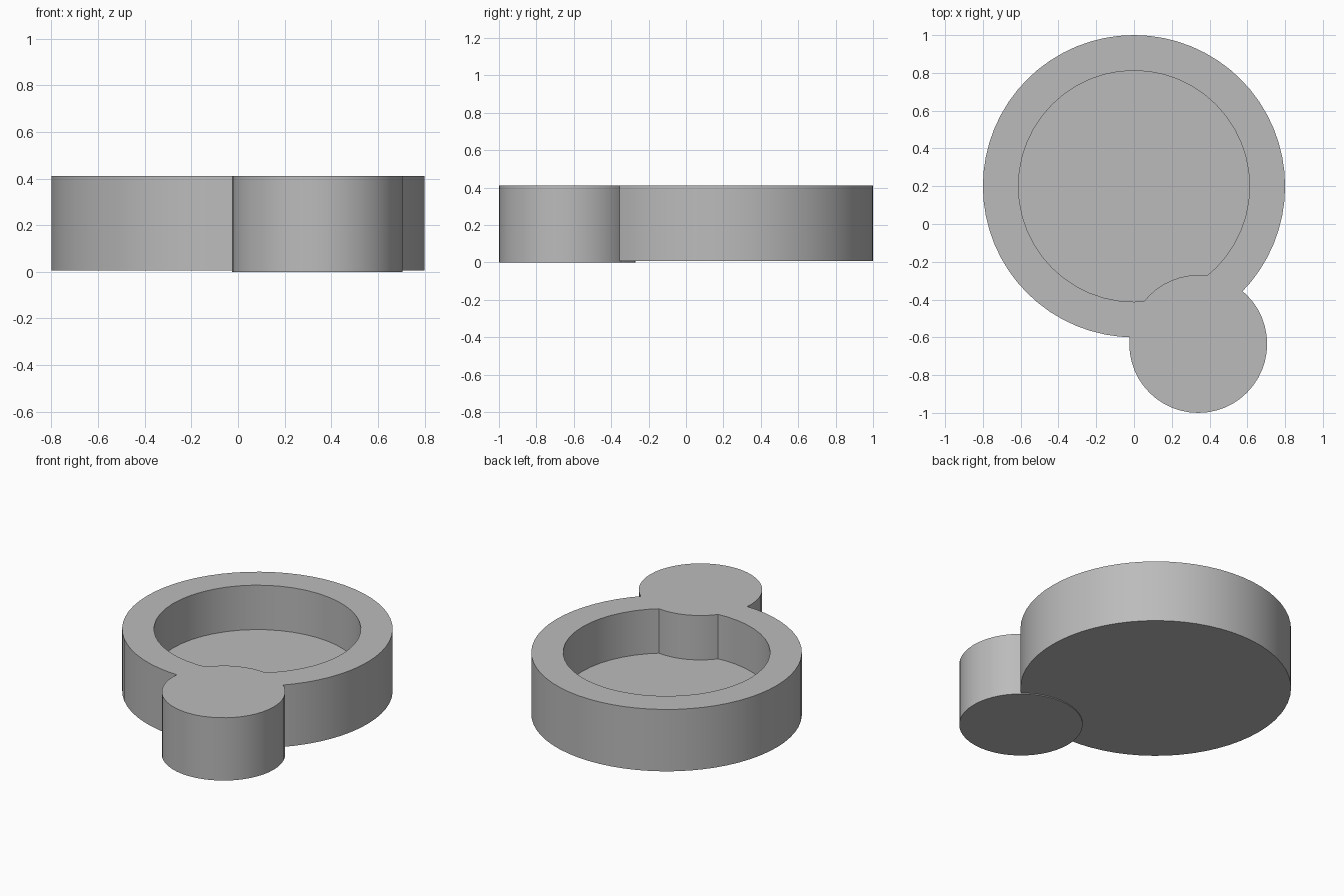
import bpy
import math

cube = bpy.data.objects.get("Cube")
if cube:
    bpy.data.objects.remove(cube, do_unlink=True)

TOP = 0.41
DISH_CENTRE = (0.0, 0.2)
POST_CENTRE = (0.34, -0.635)

grey = bpy.data.materials.new("plain grey")
grey.use_nodes = True
colour = (0.5, 0.5, 0.5, 1)
grey.diffuse_color = colour
grey.node_tree.nodes["Principled BSDF"].inputs["Base Color"].default_value = colour


def cylinder(name, centre, radius, bottom, top, sides):
    bpy.ops.mesh.primitive_cylinder_add(
        vertices=sides, radius=radius, depth=top - bottom,
        location=(*centre, (bottom + top) / 2))
    obj = bpy.context.object
    obj.name = name
    obj.data.materials.append(grey)
    return obj


def combine(target, tool, operation):
    mod = target.modifiers.new(operation.title(), "BOOLEAN")
    mod.operation = operation
    mod.solver = "EXACT"
    mod.object = tool
    bpy.context.view_layer.objects.active = target
    bpy.ops.object.modifier_apply(modifier=mod.name)
    bpy.data.objects.remove(tool, do_unlink=True)


# Round dish with a recessed floor
dish = cylinder("dish_with_side_post", DISH_CENTRE, 0.8, 0.006, TOP, 64)
pocket = cylinder("pocket_cutter", DISH_CENTRE, 0.612, 0.12, TOP + 0.2, 48)
combine(dish, pocket, "DIFFERENCE")

# Solid post fused through the rim, level with its top
post = cylinder("side_post", POST_CENTRE, 0.365, 0, TOP, 48)
combine(dish, post, "UNION")

# Smooth walls, crisp rims
bpy.ops.object.select_all(action="DESELECT")
dish.select_set(True)
bpy.context.view_layer.objects.active = dish
bpy.ops.object.shade_smooth_by_angle(angle=math.radians(30))
